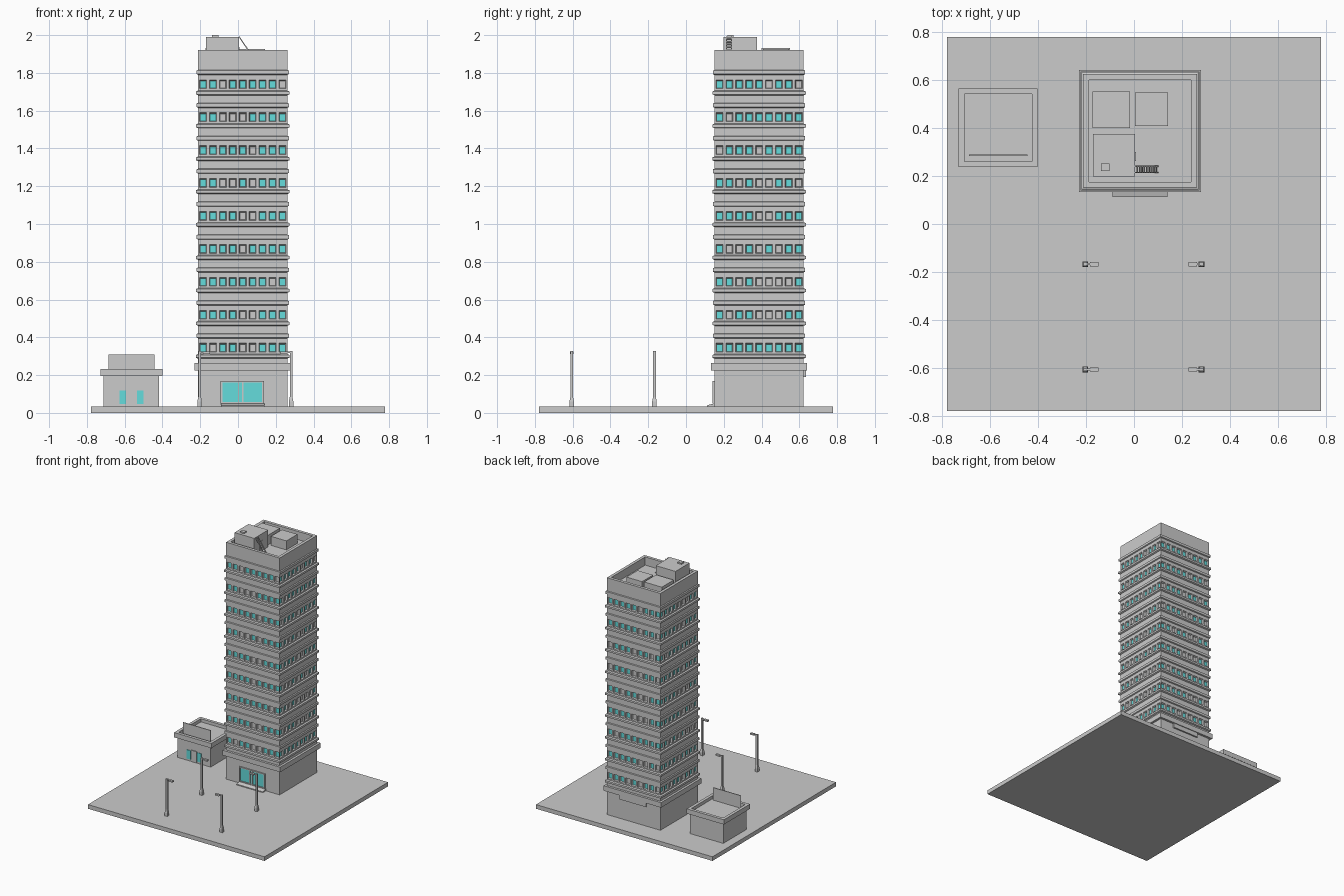
import bpy, bmesh, math, random
from mathutils import Vector, Matrix

if "Cube" in bpy.data.objects:
    bpy.data.objects.remove(bpy.data.objects["Cube"])

random.seed(4)


def material(name, rgb):
    m = bpy.data.materials.new(name)
    m.diffuse_color = (*rgb, 1)
    m.use_nodes = True
    m.node_tree.nodes["Principled BSDF"].inputs["Base Color"].default_value = m.diffuse_color
    return m


GREY = material("concrete_grey", (0.6, 0.6, 0.6))
CYAN = material("glass_cyan", (0.13, 0.72, 0.72))


def finish(name, bm, mats=(GREY,)):
    me = bpy.data.meshes.new(name)
    bm.to_mesh(me)
    bm.free()
    for m in mats:
        me.materials.append(m)
    ob = bpy.data.objects.new(name, me)
    bpy.context.collection.objects.link(ob)
    return ob


def add_box(bm, x0, x1, y0, y1, z0, z1):
    mat = Matrix.Translation(((x0 + x1) / 2, (y0 + y1) / 2, (z0 + z1) / 2)) @ \
        Matrix.Diagonal((x1 - x0, y1 - y0, z1 - z0, 1))
    bmesh.ops.create_cube(bm, size=1, matrix=mat)


def box(name, *dims, mat=GREY):
    bm = bmesh.new()
    add_box(bm, *dims)
    return finish(name, bm, (mat,))


def square_loft(bm, cx, cy, profile, gaps=()):
    """Stack square rings of (half width, height); gaps = ring indices left open above."""
    rings = [[bm.verts.new((cx + sx * h, cy + sy * h, z))
              for sx, sy in ((-1, -1), (1, -1), (1, 1), (-1, 1))] for h, z in profile]
    for i in range(len(rings) - 1):
        if i in gaps:
            continue
        a, b = rings[i], rings[i + 1]
        for k in range(4):
            n = (k + 1) % 4
            bm.faces.new((a[k], a[n], b[n], b[k]))
    bm.faces.new(rings[0][::-1])
    bm.faces.new(rings[-1])


# ground slab
box("ground_slab", -0.778, 0.778, -0.778, 0.778, 0, 0.033)

# tower body: lobby, cornice, nine banded floors, parapet and sunk roof
CX, CY, H = 0.025, 0.387, 0.236
FLOORS = [0.345 + 0.1743 * i for i in range(9)]
profile = [(H, 0.03), (H, 0.225), (0.254, 0.225), (0.254, 0.265), (H, 0.265)]
gaps = []
for c in FLOORS:
    profile += [(H, c - 0.058), (0.247, c - 0.053), (0.247, c - 0.038), (H, c - 0.033)]
    gaps.append(len(profile) - 1)
    profile += [(H, c + 0.05), (0.244, c + 0.054), (0.244, c + 0.073), (H, c + 0.076)]
profile += [(H, 1.92), (0.2125, 1.92), (0.2125, 1.855)]
bm = bmesh.new()
square_loft(bm, CX, CY, profile, gaps)
finish("tower_body", bm)

# window rows: each cell is a wall frame, a sloped reveal and a recessed pane
COLS = 9
bm = bmesh.new()
for side in range(4):
    rot = Matrix.Translation((CX, CY, 0)) @ Matrix.Rotation(side * math.pi / 2, 4, 'Z')
    for c in FLOORS:
        for k in range(COLS):
            w = 2 * H / COLS
            u = -H + w * (k + 0.5)

            def rect(hw, z0, z1, depth):
                return [bm.verts.new(rot @ Vector((u + sx * hw, -H + depth, z)))
                        for sx, z in ((-1, z0), (1, z0), (1, z1), (-1, z1))]
            loops = [rect(w / 2, c - 0.033, c + 0.05, 0),
                     rect(0.019, c - 0.023, c + 0.024, 0),
                     rect(0.015, c - 0.019, c + 0.018, 0.012)]
            for a, b in zip(loops, loops[1:]):
                for j in range(4):
                    n = (j + 1) % 4
                    bm.faces.new((a[j], a[n], b[n], b[j]))
            pane = bm.faces.new(loops[-1])
            grey_chance = 0.55 if k in (4, 5) else 0.15
            pane.material_index = 0 if random.random() < grey_chance else 1
finish("tower_windows", bm, (GREY, CYAN))

# entrance: frame bars, glass panes, sloped step
FY = CY - H
bm = bmesh.new()
for x0, x1, z0, z1 in ((-0.092, -0.082, 0.05, 0.168), (0.127, 0.137, 0.05, 0.168),
                       (-0.092, 0.137, 0.16, 0.168), (-0.092, 0.137, 0.05, 0.057),
                       (0.0, 0.006, 0.05, 0.168), (0.022, 0.028, 0.05, 0.168)):
    add_box(bm, x0, x1, FY - 0.01, FY + 0.005, z0, z1)
finish("entrance_frame", bm)
box("entrance_glass", -0.085, 0.13, FY - 0.004, FY + 0.004, 0.054, 0.163, mat=CYAN)
step = box("entrance_step", -0.09, 0.14, 0.112, 0.155, 0.03, 0.052)
for v in step.data.vertices:
    if v.co.z > 0.05 and v.co.y < 0.12:
        v.co.z = 0.04

# rear service panel under the cornice
box("rear_panel", -0.09, 0.14, CY + H - 0.005, CY + H + 0.012, 0.19, 0.225)

# rooftop units
ROOF = 1.85
box("roof_stair_house", -0.17, 0.004, 0.198, 0.375, ROOF, 1.99)
box("roof_vent", -0.137, -0.102, 0.22, 0.252, 1.985, 2.0)
box("roof_unit_left", -0.172, -0.016, 0.40, 0.55, ROOF, 1.932)
box("roof_unit_right", 0.005, 0.142, 0.407, 0.546, ROOF, 1.927)
box("roof_door", 0.0, 0.009, 0.262, 0.30, ROOF, 1.937)

# roof ladder leaning against the stair house
bm = bmesh.new()
for y in (0.214, 0.24):
    add_box(bm, -0.084, 0.084, y - 0.003, y + 0.003, -0.003, 0.003)
for i in range(9):
    x = -0.07 + i * 0.0175
    add_box(bm, x - 0.003, x + 0.003, 0.214, 0.24, -0.002, 0.002)
ladder = finish("roof_ladder", bm)
ladder.location = (0.053, 0, 1.922)
ladder.rotation_euler = (0, math.atan2(0.14, 0.095), 0)

# kiosk: walls with overhanging roof slab and sunk roof
KX, KY = -0.565, 0.40
bm = bmesh.new()
square_loft(bm, KX, KY, [(0.146, 0.03), (0.146, 0.195), (0.164, 0.195), (0.164, 0.233),
                         (0.14, 0.233), (0.14, 0.208)])
finish("kiosk_body", bm)
box("kiosk_board", -0.685, -0.442, 0.283, 0.289, 0.205, 0.308)
KF = KY - 0.146
box("kiosk_door", -0.59, -0.538, KF - 0.006, KF + 0.004, 0.035, 0.125)
for name, x0, x1 in (("left", -0.627, -0.592), ("right", -0.536, -0.501)):
    box("kiosk_window_" + name, x0, x1, KF - 0.004, KF + 0.004, 0.048, 0.118, mat=CYAN)

# street lamps: flared base, pole, inward arm and lamp head
for x, d in ((-0.203, 1), (0.281, -1)):
    for y in (-0.167, -0.605):
        bm = bmesh.new()
        square_loft(bm, 0, 0, [(0.012, 0.03), (0.012, 0.06), (0.007, 0.085), (0.007, 0.327)])
        add_box(bm, -0.007, 0.03, -0.004, 0.004, 0.316, 0.324)
        add_box(bm, 0.02, 0.055, -0.009, 0.009, 0.313, 0.325)
        lamp = finish("street_lamp", bm)
        lamp.location = (x, y, 0)
        lamp.rotation_euler = (0, 0, 0 if d > 0 else math.pi)
